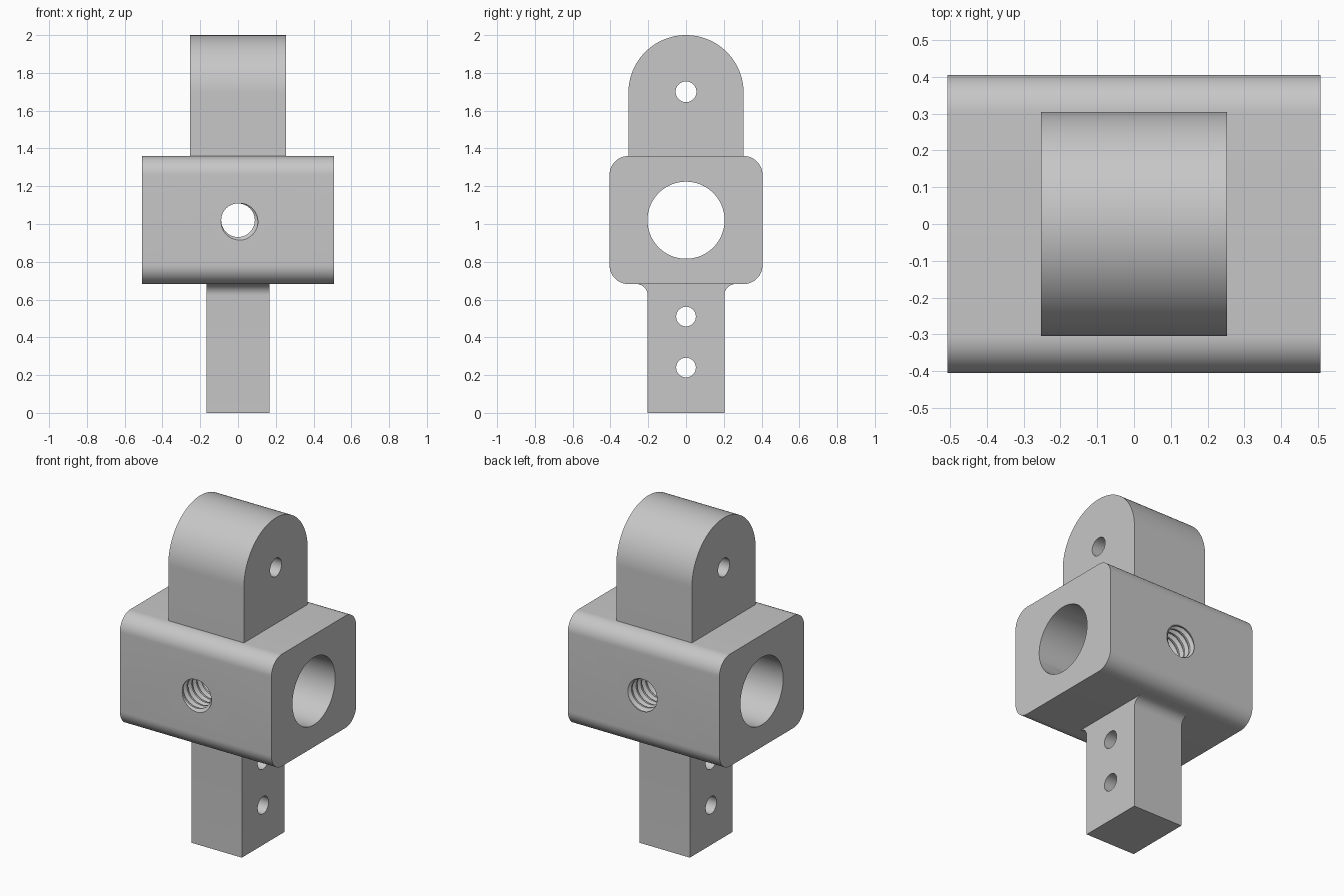
import bpy, bmesh
from math import sin, cos, pi, radians

cube = bpy.data.objects.get("Cube")
if cube:
    bpy.data.objects.remove(cube)

grey = bpy.data.materials.new("light_grey")
grey.use_nodes = True
colour = (0.57, 0.57, 0.57, 1)
grey.diffuse_color = colour
grey.node_tree.nodes["Principled BSDF"].inputs["Base Color"].default_value = colour

BORE_Z = 1.02


def arc(cy, cz, r, start, end, n=16):
    """Points of an arc in the side profile, angles in degrees."""
    angles = [radians(start + (end - start) * i / n) for i in range(n + 1)]
    return [(cy + r * cos(a), cz + r * sin(a)) for a in angles]


def finish(name, bm):
    bmesh.ops.recalc_face_normals(bm, faces=bm.faces)
    mesh = bpy.data.meshes.new(name)
    bm.to_mesh(mesh)
    bm.free()
    mesh.materials.append(grey)
    obj = bpy.data.objects.new(name, mesh)
    bpy.context.collection.objects.link(obj)
    return obj


def extrude_x(name, profile, half):
    """Side profile of (y, z) points extruded across the width."""
    bm = bmesh.new()
    face = bm.faces.new([bm.verts.new((-half, y, z)) for y, z in profile])
    new = bmesh.ops.extrude_face_region(bm, geom=[face])["geom"]
    verts = [v for v in new if isinstance(v, bmesh.types.BMVert)]
    bmesh.ops.translate(bm, verts=verts, vec=(2 * half, 0, 0))
    return finish(name, bm)


def cross_hole(z, r, n=48):
    return extrude_x("hole_cutter", arc(0, z, r, 0, 360, n)[:-1], 0.8)


def thread_cutter(minor=0.089, major=0.108, pitch=0.045, turns=24, n=48):
    """Closed helical plug along y; the seam joins one pitch further on."""
    tooth = [(0, minor), (0.25, minor), (0.55, major), (0.7, major)]
    m = len(tooth)
    levels = turns * m
    y0 = -pitch * (turns + 1) / 2
    bm = bmesh.new()
    cols = []
    for i in range(n):
        a = 2 * pi * i / n
        col = []
        for j in range(levels + m):
            f, r = tooth[j % m]
            y = y0 + pitch * (j // m + f + i / n)
            col.append(bm.verts.new((r * cos(a), y, BORE_Z + r * sin(a))))
        cols.append(col)
    for i in range(n):
        shift = m if i == n - 1 else 0
        a, b = cols[i], cols[(i + 1) % n]
        for j in range(levels + m - 1 - shift):
            bm.faces.new((a[j], a[j + 1], b[j + 1 + shift], b[j + shift]))
    # Cone caps over both open ends, well outside the block
    for side in (-1, 1):
        tip = bm.verts.new((0, side * 0.75, BORE_Z))
        rim = [e for e in bm.edges if e.is_boundary and e.verts[0].co.y * side > 0
               and tip not in e.verts]
        for e in rim:
            bm.faces.new((e.verts[0], e.verts[1], tip))
    bmesh.ops.triangulate(bm, faces=bm.faces)
    return finish("thread_cutter", bm)


def cut(obj, cutters):
    bpy.context.view_layer.objects.active = obj
    for cutter in cutters:
        cutter.hide_render = True
        mod = obj.modifiers.new("cut", "BOOLEAN")
        mod.operation = "DIFFERENCE"
        mod.solver = "EXACT"
        mod.object = cutter
        bpy.ops.object.modifier_apply(modifier=mod.name)
        bpy.data.objects.remove(cutter)


# Central block with rounded long edges, wide cross bore and threaded hole
rad, hy, low, high = 0.1, 0.405, 0.682, 1.36
outline = (arc(hy - rad, high - rad, rad, 0, 90) + arc(rad - hy, high - rad, rad, 90, 180)
           + arc(rad - hy, low + rad, rad, 180, 270) + arc(hy - rad, low + rad, rad, 270, 360))
block = extrude_x("central_block", outline, 0.507)
cut(block, [cross_hole(BORE_Z, 0.204, 96), thread_cutter()])

# Upper lug with a round top and a pin hole
lug = extrude_x("upper_lug", [(-0.305, high), (0.305, high)]
                + arc(0, 1.695, 0.305, 0, 180, 64), 0.253)
cut(lug, [cross_hole(1.7, 0.055)])

# Lower shank with fillets under the block and two pin holes
fillet = 0.06
right = [(0.203, 0)] + arc(0.203 + fillet, low - fillet, fillet, 180, 90)
shank = extrude_x("lower_shank", right + [(-y, z) for y, z in reversed(right)], 0.168)
cut(shank, [cross_hole(z, 0.052) for z in (0.51, 0.24)])

# Smooth curved faces, keep edges crisp
bpy.ops.object.select_all(action="DESELECT")
for obj in (block, lug, shank):
    obj.select_set(True)
bpy.context.view_layer.objects.active = block
bpy.ops.object.shade_smooth_by_angle(angle=radians(30))
